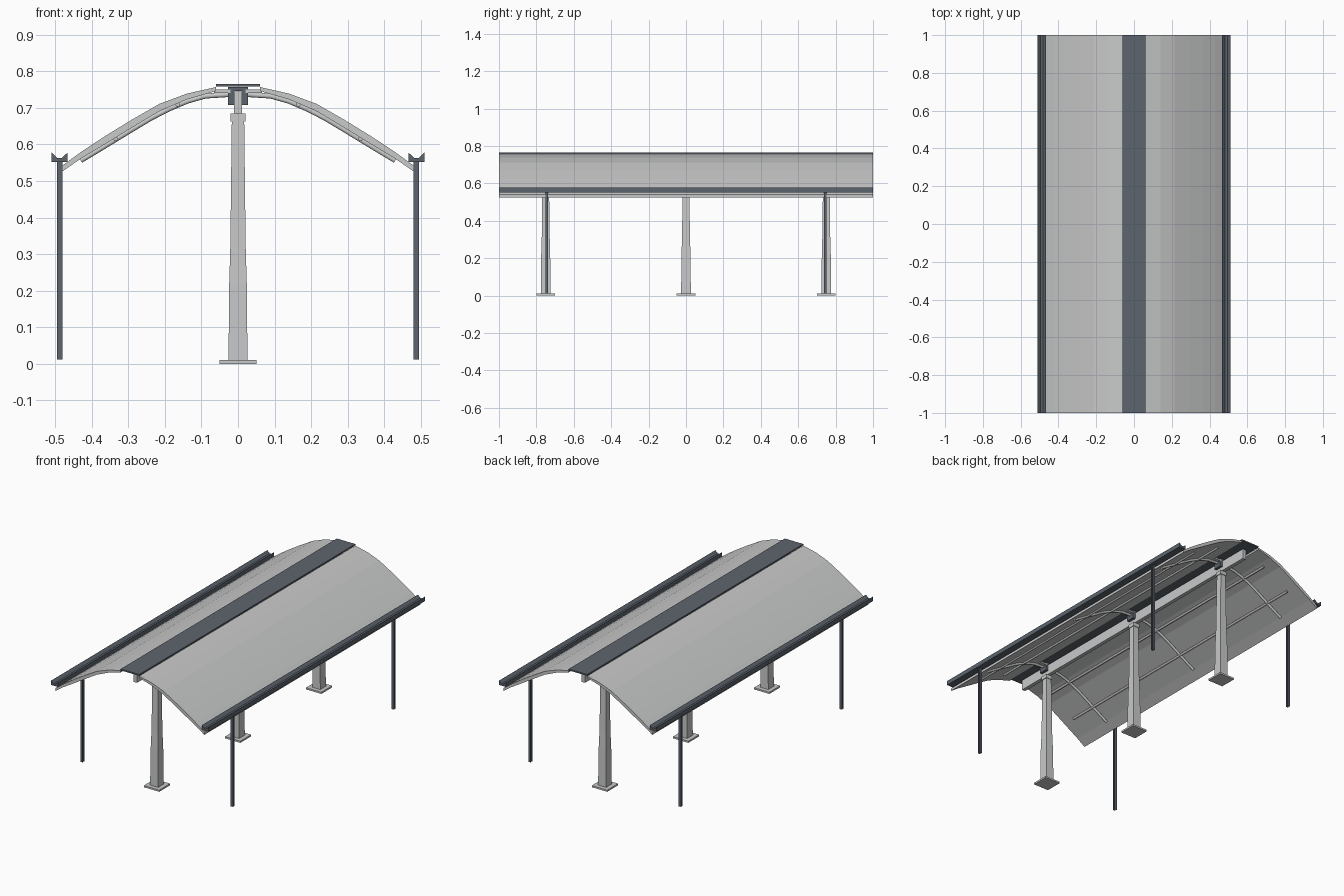
import bpy, bmesh
from mathutils import Vector

cube = bpy.data.objects.get("Cube")
if cube:
    bpy.data.objects.remove(cube, do_unlink=True)


def material(name, rgb):
    m = bpy.data.materials.new(name)
    m.use_nodes = True
    m.diffuse_color = (*rgb, 1)
    m.node_tree.nodes["Principled BSDF"].inputs["Base Color"].default_value = (*rgb, 1)
    return m


LIGHT = material("light grey", (0.58, 0.585, 0.59))
SLATE = material("slate grey", (0.11, 0.13, 0.155))


def finish(name, bm, mat):
    bmesh.ops.recalc_face_normals(bm, faces=bm.faces)
    mesh = bpy.data.meshes.new(name)
    bm.to_mesh(mesh)
    bm.free()
    mesh.materials.append(mat)
    obj = bpy.data.objects.new(name, mesh)
    bpy.context.collection.objects.link(obj)
    return obj


def loft(name, rings, mat):
    """Skin a closed solid through rings of points with equal counts."""
    bm = bmesh.new()
    rows = [[bm.verts.new(p) for p in ring] for ring in rings]
    n = len(rows[0])
    for a, b in zip(rows, rows[1:]):
        for i in range(n):
            j = (i + 1) % n
            bm.faces.new((a[i], a[j], b[j], b[i]))
    bm.faces.new(rows[0])
    bm.faces.new(rows[-1])
    return finish(name, bm, mat)


def extrude_y(name, profile, half, mat):
    return loft(name, [[(x, y, z) for x, z in profile] for y in (-half, half)], mat)


def box(name, x, y, z, mat):
    """Box from (min, max) ranges."""
    square = [(x[0], y[0]), (x[1], y[0]), (x[1], y[1]), (x[0], y[1])]
    return loft(name, [[(a, b, h) for a, b in square] for h in z], mat)


def tube(name, points, radius, mat):
    curve = bpy.data.curves.new(name, "CURVE")
    curve.dimensions = "3D"
    curve.bevel_depth = radius
    curve.bevel_resolution = 1
    curve.use_fill_caps = True
    spline = curve.splines.new("POLY")
    spline.points.add(len(points) - 1)
    for p, co in zip(spline.points, points):
        p.co = (*co, 1)
    curve.materials.append(mat)
    obj = bpy.data.objects.new(name, curve)
    bpy.context.collection.objects.link(obj)
    return obj


BAYS = (-0.75, 0, 0.75)

# Roof section: upper curve with a thickness at each point
ROOF = [(0.06, 0.757, 0.011), (0.14, 0.739, 0.016), (0.215, 0.711, 0.02),
        (0.29, 0.668, 0.022), (0.365, 0.622, 0.022), (0.43, 0.579, 0.018),
        (0.482, 0.541, 0.016)]


def underside(x):
    for (x0, z0, t0), (x1, z1, t1) in zip(ROOF, ROOF[1:]):
        if x <= x1:
            f = (x - x0) / (x1 - x0)
            return z0 - t0 + f * (z1 - t1 - z0 + t0)
    return ROOF[-1][1] - ROOF[-1][2]


for s, side in ((1, "left"), (-1, "right")):
    # Curved roof panel
    profile = [(s * x, z) for x, z, t in ROOF]
    profile += [(s * x, z - t) for x, z, t in reversed(ROOF)]
    extrude_y(f"{side}_roof_panel", profile, 1, LIGHT)

    # Notched gutter along the eave
    gutter = [(-0.022, 0.578), (-0.022, 0.552), (0.022, 0.552), (0.022, 0.578),
              (0.006, 0.563), (-0.006, 0.563)]
    extrude_y(f"{side}_gutter", [(s * 0.488 + x, z) for x, z in gutter], 1, SLATE)

    # Purlins under the panel
    for i, x in enumerate((0.165, 0.335)):
        z = underside(x) - 0.003
        tube(f"{side}_purlin_{i + 1}", [(s * x, -0.92, z), (s * x, 0.92, z)], 0.007, LIGHT)

    # Curved ribs and the short arms that carry the panel
    for i, y in enumerate(BAYS):
        path = [(s * 0.02, y, 0.737)]
        path += [(s * x, y, underside(x) - 0.005) for x in
                 (0.09, 0.14, 0.19, 0.24, 0.29, 0.34, 0.39, 0.43)]
        tube(f"{side}_rib_{i + 1}", path, 0.008, LIGHT)
        xs = sorted((s * 0.02, s * 0.066))
        box(f"{side}_arm_{i + 1}", xs, (y - 0.025, y + 0.025), (0.741, 0.75), LIGHT)

    # Slim H-section downpipe posts
    w, t, c = 0.0075, 0.0025, 0.002
    h_section = [(-w, -w), (w, -w), (w, -w + t), (c, -w + t), (c, w - t), (w, w - t),
                 (w, w), (-w, w), (-w, w - t), (-c, w - t), (-c, -w + t), (-w, -w + t)]
    for y, end in ((-0.745, "front"), (0.745, "back")):
        loft(f"{side}_{end}_post",
             [[(s * 0.487 + a, y + b, z) for a, b in h_section] for z in (0.012, 0.555)], SLATE)

# Tapered columns with base plate, collar and saddle bracket
STEPS = [(0.01, 0.026), (0.22, 0.024), (0.32, 0.021), (0.663, 0.017),
         (0.663, 0.021), (0.685, 0.021)]
CORNERS = [(-1, -1), (1, -1), (1, 1), (-1, 1)]
for i, y in enumerate(BAYS):
    box(f"base_plate_{i + 1}", (-0.05, 0.05), (y - 0.05, y + 0.05), (0, 0.01), LIGHT)
    loft(f"column_{i + 1}",
         [[(a * r, y + b * r, z) for a, b in CORNERS] for z, r in STEPS], LIGHT)
    saddle = [(-0.028, 0.757), (-0.028, 0.708), (-0.0115, 0.708), (-0.0115, 0.746),
              (0.0115, 0.746), (0.0115, 0.708), (0.028, 0.708), (0.028, 0.757)]
    bracket = extrude_y(f"saddle_bracket_{i + 1}", saddle, 0.025, SLATE)
    bracket.location = Vector((0, y, 0))

# Ridge beam and cap
box("ridge_beam", (-0.011, 0.011), (-0.95, 0.95), (0.685, 0.745), LIGHT)
box("ridge_cap", (-0.06, 0.06), (-1, 1), (0.758, 0.766), SLATE)
